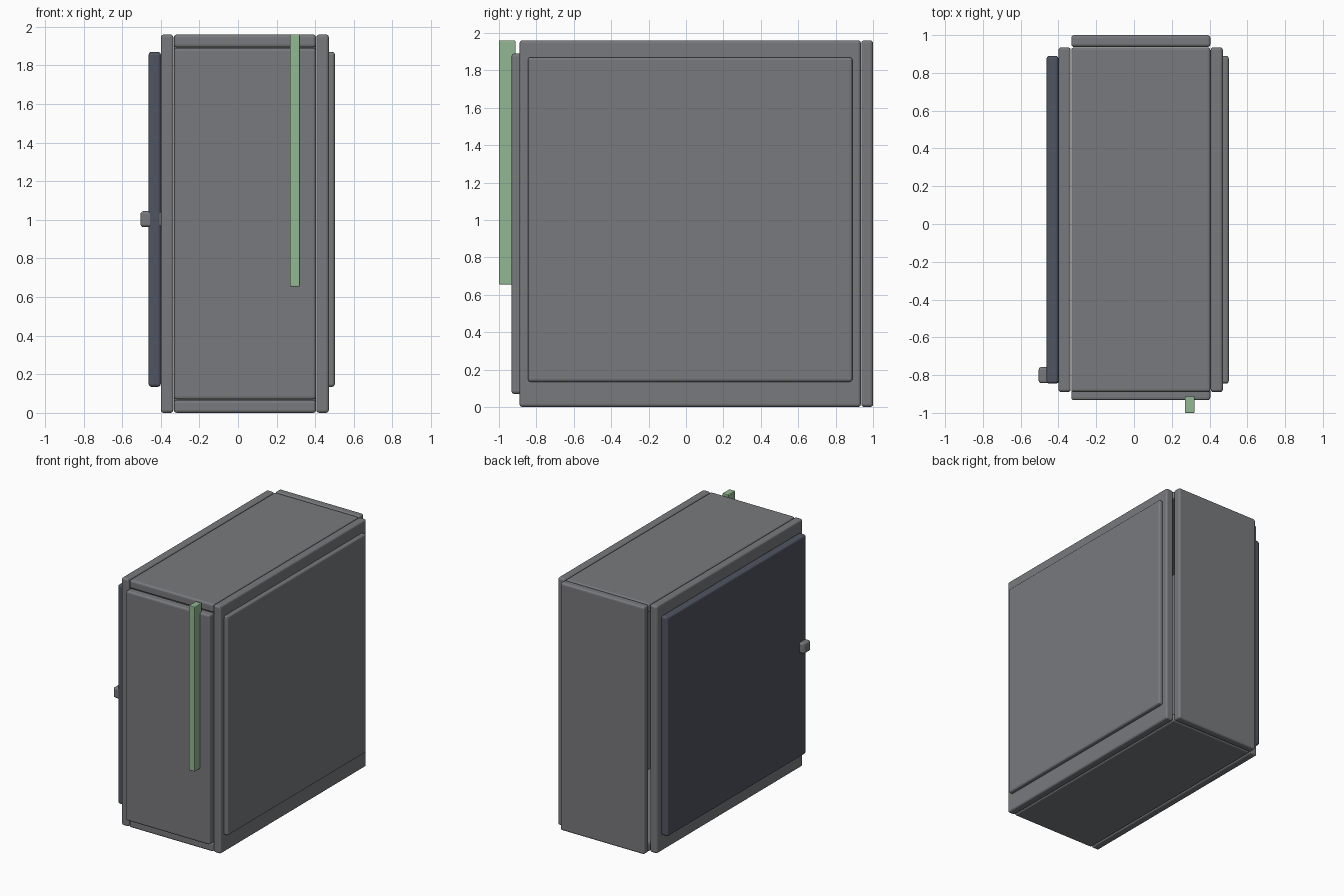
import bpy

if "Cube" in bpy.data.objects:
    bpy.data.objects.remove(bpy.data.objects["Cube"])


def material(name, color):
    m = bpy.data.materials.new(name)
    m.diffuse_color = (*color, 1)
    m.use_nodes = True
    m.node_tree.nodes["Principled BSDF"].inputs["Base Color"].default_value = m.diffuse_color
    return m


grey = material("dark_grey", (0.19, 0.193, 0.205))
glass = material("dark_glass", (0.08, 0.09, 0.12))
green = material("green_light", (0.29, 0.48, 0.29))


def panel(name, xs, ys, zs, bevel=0.015, mat=grey):
    """Rounded box spanning the given x, y and z ranges."""
    spans = (xs, ys, zs)
    bpy.ops.mesh.primitive_cube_add(size=1, location=[(a + b) / 2 for a, b in spans])
    ob = bpy.context.object
    ob.name = name
    ob.scale = [b - a for a, b in spans]
    bpy.ops.object.transform_apply(location=False, rotation=False, scale=True)
    mod = ob.modifiers.new("Rounded edges", "BEVEL")
    mod.width = bevel
    mod.segments = 3
    ob.data.materials.append(mat)
    return ob


inner_x = (-0.332, 0.404)
side_y = (-0.89, 0.935)
full_z = (0, 1.96)
cover_y, cover_z = (-0.845, 0.89), (0.135, 1.87)

# Side walls
panel("left_wall", (-0.4, -0.335), side_y, full_z)
panel("right_wall", (0.406, 0.471), side_y, full_z)

# Top, bottom, front and back walls between the sides
panel("top_wall", inner_x, side_y, (1.893, 1.96))
panel("bottom_wall", inner_x, side_y, (0, 0.067))
panel("front_wall", inner_x, (-0.933, -0.868), (0.07, 1.89))
panel("back_wall", inner_x, (0.937, 1.0), full_z)

# Raised side covers: glass on the left, solid on the right
panel("glass_cover", (-0.463, -0.4), cover_y, cover_z, mat=glass)
panel("right_cover", (0.438, 0.502), cover_y, cover_z)

# Glass handle and front light strip
panel("handle", (-0.505, -0.395), (-0.843, -0.757), (0.962, 1.045))
panel("light_strip", (0.27, 0.32), (-1.0, -0.912), (0.655, 1.96), 0.005, green)
